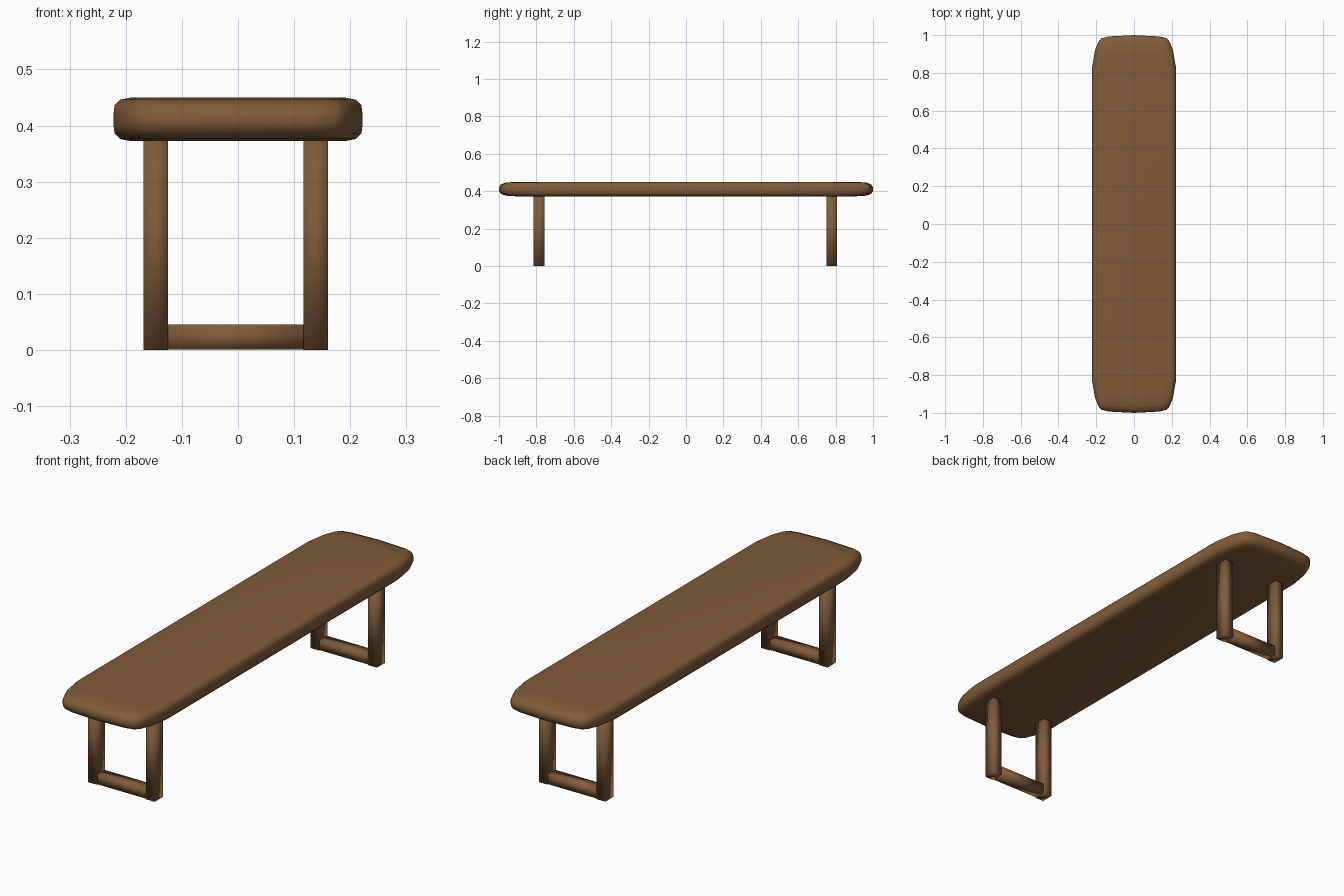
import bpy, bmesh

cube = bpy.data.objects.get("Cube")
if cube:
    bpy.data.objects.remove(cube)

wood = bpy.data.materials.new("brown wood")
wood.use_nodes = True
color = (0.22, 0.108, 0.042, 1)
wood.diffuse_color = color
wood.node_tree.nodes["Principled BSDF"].inputs["Base Color"].default_value = color


def finish(name, bm):
    bmesh.ops.recalc_face_normals(bm, faces=bm.faces)
    mesh = bpy.data.meshes.new(name)
    bm.to_mesh(mesh)
    bm.free()
    mesh.materials.append(wood)
    mesh.shade_smooth()
    obj = bpy.data.objects.new(name, mesh)
    bpy.context.collection.objects.link(obj)
    return obj


def box(name, low, high):
    bm = bmesh.new()
    bmesh.ops.create_cube(bm, size=1)
    for v in bm.verts:
        v.co = [(a + b) / 2 + c * (b - a) for a, b, c in zip(low, high, v.co)]
    return finish(name, bm)


# Seat: an outline with tapered corners, stacked in rings to round the rim
quarter = [(1, 0), (1, 0.83), (0.93, 0.92), (0.85, 0.965), (0.78, 0.983), (0.6, 0.993), (0, 1)]
half = quarter + [(-x, y) for x, y in quarter[-2::-1]]
outline = half + [(-x, -y) for x, y in half[1:-1]]
rings = [(0.19, 0.90, 0.372), (0.21, 0.965, 0.376), (0.22, 0.99, 0.386), (0.222, 1, 0.402)]
middle = 0.411
rings += [(w, l, 2 * middle - z) for w, l, z in reversed(rings)]

bm = bmesh.new()
loops = [[bm.verts.new((x * w, y * l, z)) for x, y in outline] for w, l, z in rings]
count = len(outline)
for lower, upper in zip(loops, loops[1:]):
    for i in range(count):
        j = (i + 1) % count
        bm.faces.new((lower[i], lower[j], upper[j], upper[i]))
bm.faces.new(loops[0])
bm.faces.new(loops[-1])
finish("seat", bm)

# Leg frames: two posts joined by a floor bar at each end
for end, y0, y1 in (("front", -0.815, -0.757), ("back", 0.75, 0.808)):
    box(f"{end}_right_leg", (-0.168, y0, 0), (-0.125, y1, 0.38))
    box(f"{end}_left_leg", (0.117, y0, 0), (0.16, y1, 0.38))
    box(f"{end}_floor_bar", (-0.13, y0 + 0.003, 0.001), (0.12, y1 - 0.003, 0.045))
